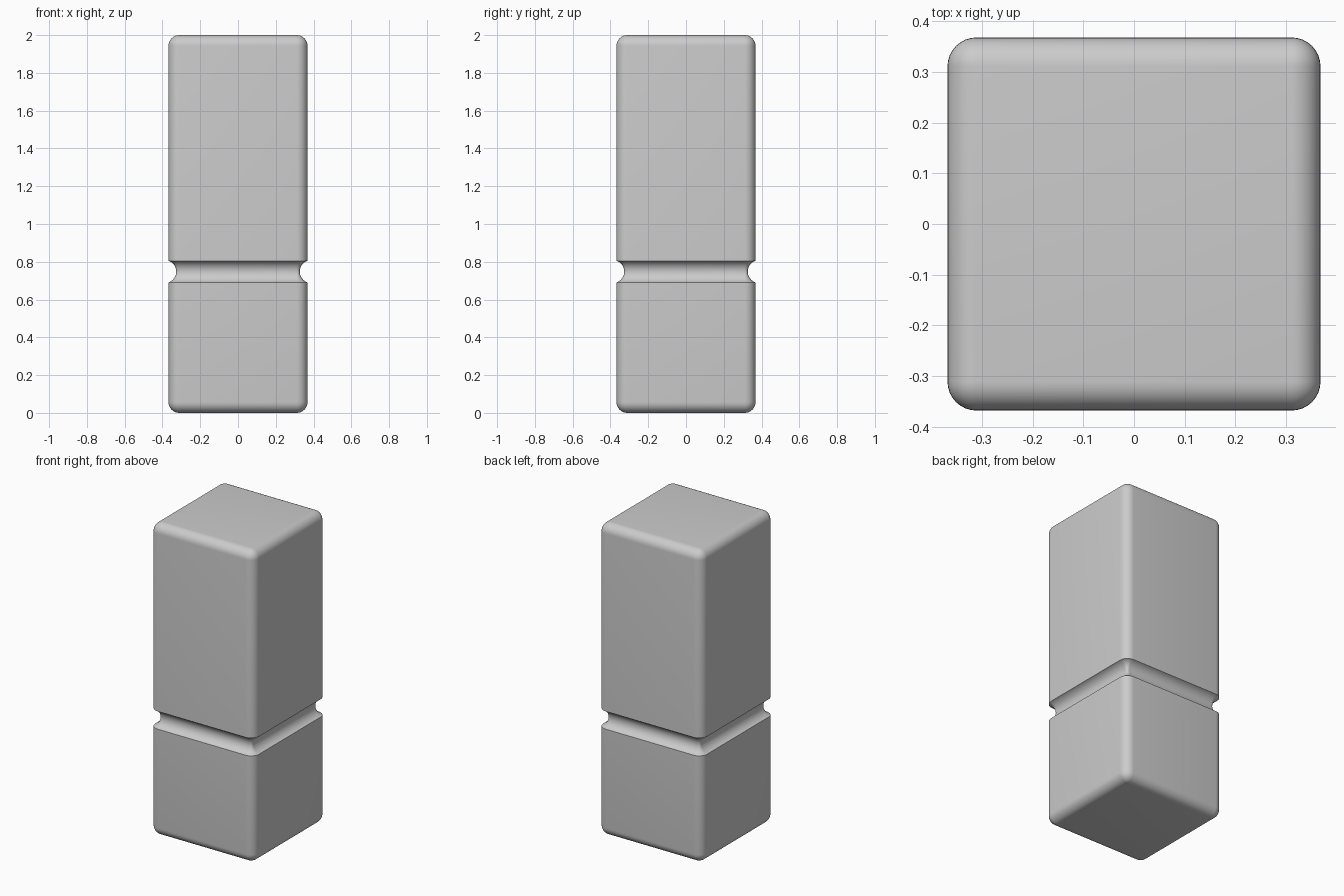
import bpy, bmesh
from math import sin, cos, pi, radians, asin

if "Cube" in bpy.data.objects:
    bpy.data.objects.remove(bpy.data.objects["Cube"])

H, R, TOP = 0.368, 0.057, 2.0          # half width, edge radius, height
GZ, GH, GD = 0.748, 0.057, 0.041       # groove centre, half height, depth
N = 8

# Side profile as (inset, z): rounded foot, round groove, rounded top
foot = [(R * (1 - sin(a)), R * (1 - cos(a))) for a in [i * pi / 2 / N for i in range(N + 1)]]
gr = (GH**2 + GD**2) / (2 * GD)
half = asin(GH / gr)
groove = []
for i in range(2 * N + 1):
    a = half * (i / N - 1)
    groove.append((max(0, GD - gr * (1 - cos(a))), GZ + gr * sin(a)))
profile = foot + groove + [(d, TOP - z) for d, z in reversed(foot)]


def ring(bm, inset, z):
    """Rounded square cross-section, offset inwards."""
    c, r, verts = H - R, R - inset, []
    for q, (sx, sy) in enumerate([(1, 1), (-1, 1), (-1, -1), (1, -1)]):
        for i in range(N + 1):
            a = q * pi / 2 + i * pi / 2 / N
            verts.append(bm.verts.new((sx * c + r * cos(a), sy * c + r * sin(a), z)))
    return verts


# Grooved block lofted through the profile
bm = bmesh.new()
rings = [ring(bm, d, z) for d, z in profile]
for lo, hi in zip(rings, rings[1:]):
    n = len(lo)
    for i in range(n):
        j = (i + 1) % n
        bm.faces.new((lo[i], lo[j], hi[j], hi[i]))
bm.faces.new(rings[0][::-1])
bm.faces.new(rings[-1])
bmesh.ops.remove_doubles(bm, verts=bm.verts, dist=1e-5)
bmesh.ops.recalc_face_normals(bm, faces=bm.faces)
mesh = bpy.data.meshes.new("grooved_block")
bm.to_mesh(mesh)
bm.free()
block = bpy.data.objects.new("grooved_block", mesh)
bpy.context.collection.objects.link(block)
bpy.context.view_layer.objects.active = block
block.select_set(True)
bpy.ops.object.shade_smooth_by_angle(angle=radians(35))
